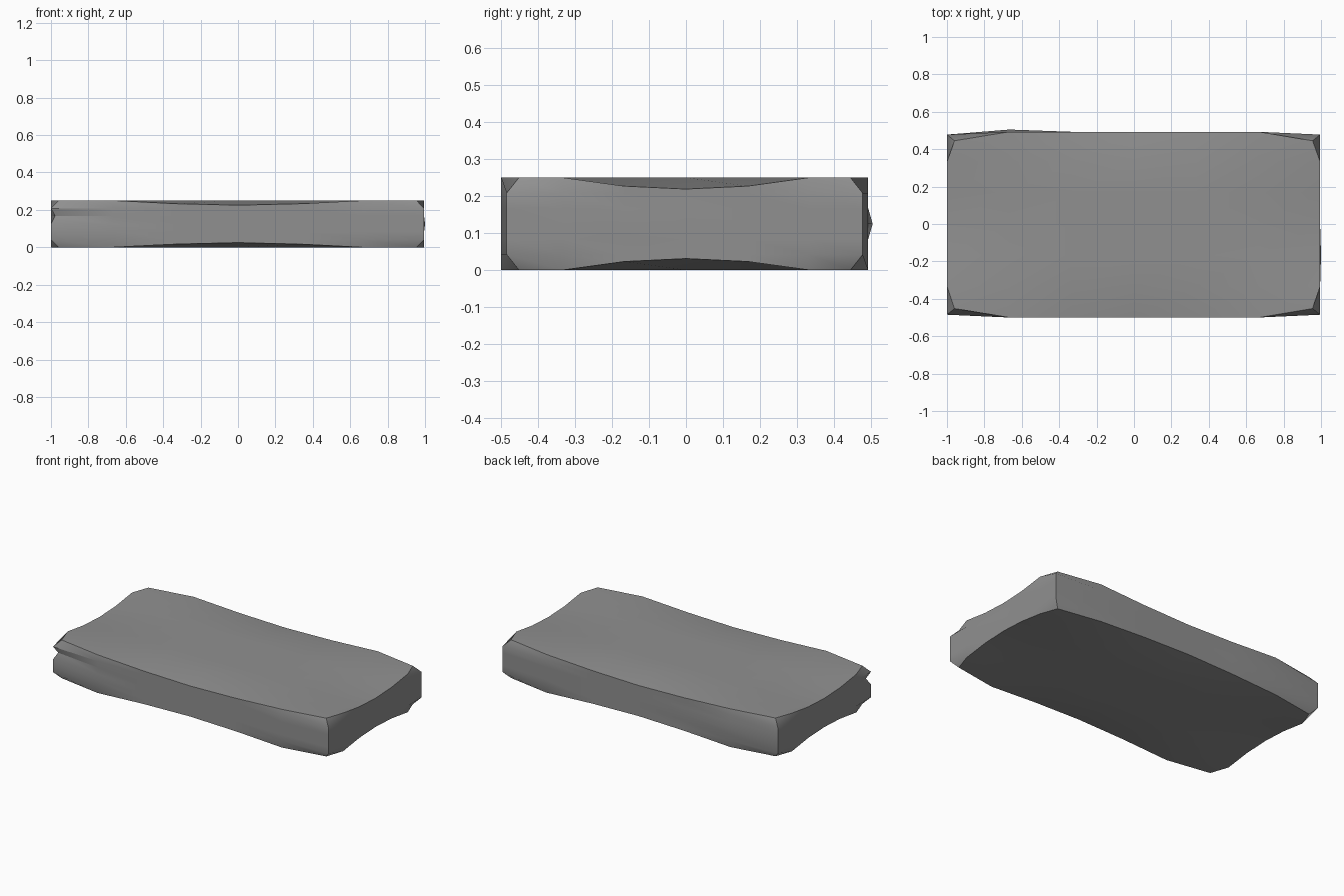
import bpy, bmesh

if "Cube" in bpy.data.objects:
    bpy.data.objects.remove(bpy.data.objects["Cube"])

# Stone slab: a box cut into a 6 x 6 x 6 grid, then worn at its edges and corners
bm = bmesh.new()
bmesh.ops.create_cube(bm, size=2)
bmesh.ops.subdivide_edges(bm, edges=bm.edges[:], cuts=5, use_grid_fill=True)

DIP_LONG = {0: 0.025, 1: 0.017}   # wear at the middle of the long edges
DIP_SHORT = {0: 0.031, 1: 0.023}  # wear at the middle of the short edges


def sign(n):
    return (n > 0) - (n < 0)


for v in bm.verts:
    i, j, k = (round(c * 3) for c in v.co)
    x, y, z = i / 3, j / 6, k / 24
    on_x, on_y, on_z = abs(i) == 3, abs(j) == 3, abs(k) == 3

    # Worn rims and pulled-in corners
    if on_x and on_y:
        y -= sign(j) * 0.015
        if on_z:
            x -= sign(i) * 0.04
            y -= sign(j) * 0.033
    elif on_z and on_y:
        z -= sign(k) * DIP_LONG.get(abs(i), 0)
    elif on_z and on_x:
        z -= sign(k) * DIP_SHORT.get(abs(j), 0)

    # Back and right walls sit slightly inside the chips that stick out
    if j == 3:
        y -= 0.007
    if i == 3:
        x -= 0.005

    # Chips: one nick in the front left corner, two small bumps
    if (i, j, k) == (-3, -3, 1):
        x += 0.022
        y += 0.022
    if (i, j, k) == (-2, 3, 0):
        y += 0.012
    if (i, j, k) == (3, -1, 0):
        x += 0.005
    v.co = (x, y, z + 0.125)

mesh = bpy.data.meshes.new("stone_slab")
bm.to_mesh(mesh)
bm.free()
slab = bpy.data.objects.new("stone_slab", mesh)
bpy.context.collection.objects.link(slab)

# Dark grey stone
stone = bpy.data.materials.new("dark_stone")
stone.diffuse_color = (0.28, 0.28, 0.28, 1)
stone.use_nodes = True
stone.node_tree.nodes["Principled BSDF"].inputs["Base Color"].default_value = stone.diffuse_color
mesh.materials.append(stone)

bpy.context.view_layer.objects.active = slab
slab.select_set(True)
bpy.ops.object.shade_smooth_by_angle(angle=0.5236)
